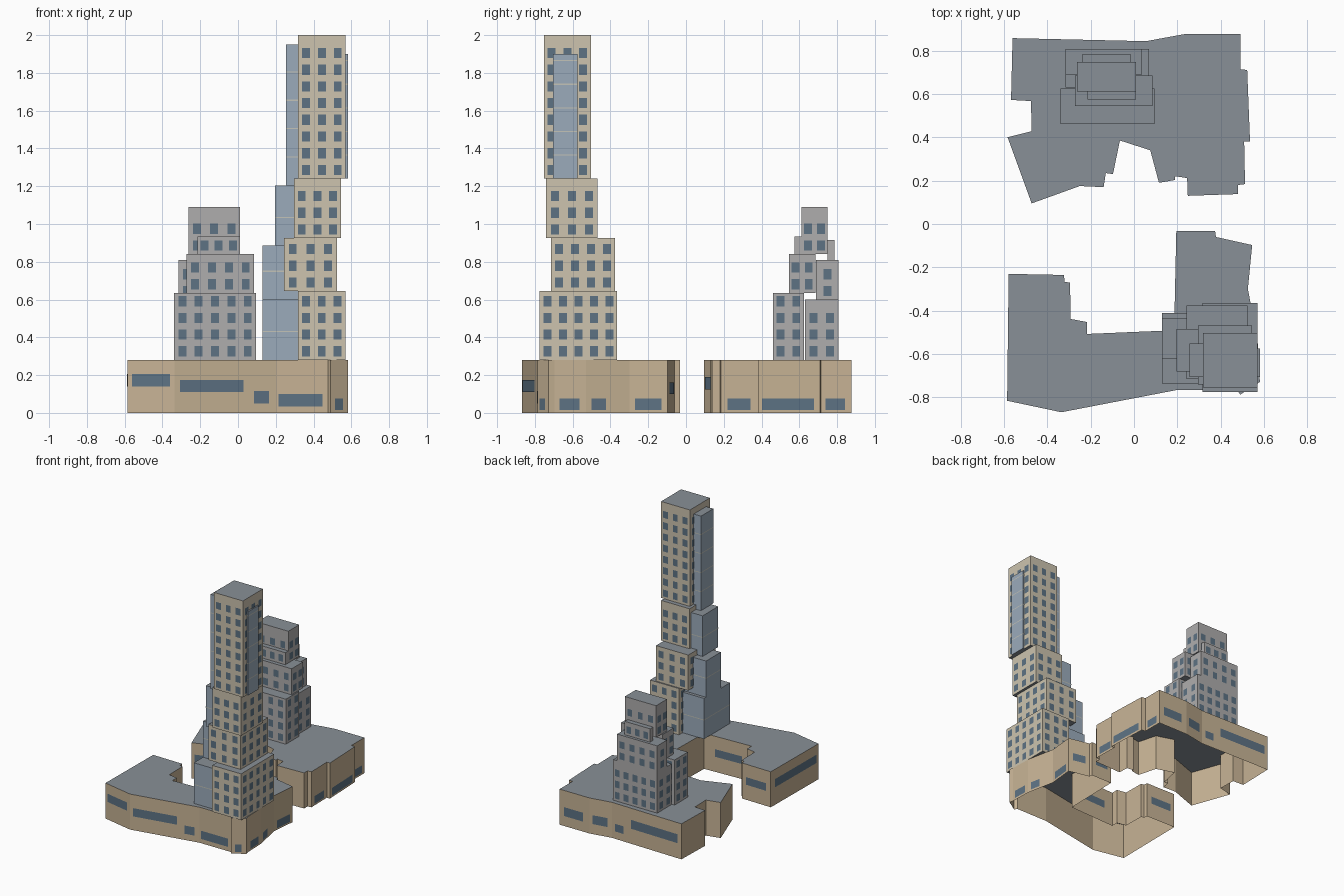
import bpy, bmesh
from mathutils import Vector


def mat(name, r, g, b):
    m = bpy.data.materials.new(name)
    m.diffuse_color = (r, g, b, 1)
    return m


BEIGE = mat("beige_wall", .61, .55, .43)
TAN = mat("tan_wall", .57, .45, .30)
GREY = mat("grey_wall", .43, .42, .42)
GLASS = mat("glass", .33, .41, .50)
PANE = mat("window_pane", .11, .17, .23)
ROOF = mat("roof", .25, .28, .31)
BAND = mat("glass_band", .55, .55, .48)


def finish(name, bm, mats):
    me = bpy.data.meshes.new(name)
    bm.to_mesh(me)
    bm.free()
    for m in mats:
        me.materials.append(m)
    ob = bpy.data.objects.new(name, me)
    bpy.context.collection.objects.link(ob)
    return ob


def prism(bm, pts, z0, z1, bottom):
    """Walls and roof over a clockwise footprint."""
    lo = [bm.verts.new((x, y, z0)) for x, y in pts]
    hi = [bm.verts.new((x, y, z1)) for x, y in pts]
    n = len(pts)
    for i in range(n):
        j = (i + 1) % n
        bm.faces.new((lo[j], lo[i], hi[i], hi[j]))
    bm.faces.new(hi[::-1]).material_index = 1
    if bottom:
        bm.faces.new(lo).material_index = 1


def pane(bm, a, b, t0, t1, z0, z1, index=2, off=.003):
    """Flat panel on the wall a->b, pushed slightly outwards."""
    a, b = Vector(a), Vector(b)
    d = b - a
    o = Vector((-d.y, d.x)).normalized() * off
    p, q = a + d * t0 + o, a + d * t1 + o
    vs = [bm.verts.new((v.x, v.y, z)) for v, z in ((q, z0), (p, z0), (p, z1), (q, z1))]
    bm.faces.new(vs).material_index = index


def corners(x0, x1, y0, y1):
    return [(x0, y1), (x1, y1), (x1, y0), (x0, y0)]


def tower_block(name, wall, x0, x1, y0, y1, z0, z1, rows):
    bm = bmesh.new()
    pts = corners(x0, x1, y0, y1)
    prism(bm, pts, z0, z1, True)
    for i in range(4):
        a, b = Vector(pts[i]), Vector(pts[(i + 1) % 4])
        w = (b - a).length
        cols = round(w / .085)
        for c in range(cols):
            t, h = (c + .5) / cols, .021 / w
            for r in range(rows):
                z = z0 + .046 + r * .0885
                pane(bm, a, b, t - h, t + h, z - .027, z + .027)
    finish(name, bm, (wall, ROOF, PANE))


def glass_block(name, x0, x1, y0, y1, z0, z1, step=.15):
    bm = bmesh.new()
    pts = corners(x0, x1, y0, y1)
    prism(bm, pts, z0, z1, True)
    z = z0 + step
    while z < z1 - .03:
        for i in range(4):
            pane(bm, pts[i], pts[(i + 1) % 4], 0, 1, z - .003, z + .003, 2, .001)
        z += step
    finish(name, bm, (GLASS, ROOF, BAND))


def podium(name, pts, windows):
    bm = bmesh.new()
    prism(bm, pts, 0, .28, False)
    for i, t0, t1, z0, z1 in windows:
        pane(bm, pts[i], pts[(i + 1) % len(pts)], t0, t1, z0, z1)
    finish(name, bm, (TAN, ROOF, PANE))


# Rear podium
podium("rear_podium", [
    (-.56, .857), (.055, .843), (.23, .875), (.49, .875), (.49, .714), (.522, .71),
    (.535, .38), (.508, .38), (.512, .184), (.48, .18), (.48, .138), (.248, .13),
    (.245, .212), (.19, .22), (.19, .203), (.115, .19), (.075, .34), (-.065, .385),
    (-.097, .23), (-.13, .235), (-.14, .17), (-.25, .175), (-.472, .095),
    (-.583, .4), (-.472, .428), (-.475, .567), (-.567, .572)],
    [(0, .05, .72, .12, .19), (0, .83, .95, .06, .12), (1, .2, .85, .08, .15),
     (2, .2, .85, .08, .15), (3, .2, .84, .015, .075), (5, .1, .93, .015, .075),
     (7, .2, .82, .015, .075), (21, .1, .9, .125, .19)])

# Front podium
podium("front_podium", [
    (-.578, -.23), (-.323, -.235), (-.32, -.267), (-.295, -.27), (-.292, -.438),
    (-.217, -.452), (-.217, -.507), (.185, -.49), (.195, -.033), (.374, -.033),
    (.378, -.06), (.545, -.097), (.525, -.3), (.57, -.53), (.575, -.695),
    (.582, -.727), (.49, -.787), (.476, -.765), (.2, -.765), (-.335, -.868),
    (-.585, -.815)],
    [(0, .15, .85, .12, .18), (6, .2, .77, .12, .18), (8, .2, .8, .1, .16),
     (10, .2, .8, .1, .16), (11, .16, .85, .015, .075), (12, .54, .87, .015, .075),
     (13, .2, .85, .015, .075), (15, .3, .75, .015, .075), (17, .1, .95, .035, .1),
     (18, .07, .215, .05, .115), (18, .32, .95, .11, .175), (19, .1, .9, .14, .205),
     (20, .05, .92, .14, .205)])

# Tall beige tower: x0, x1, y0, y1, z0, z1, window rows
for i, b in enumerate([
        (.317, .57, -.775, -.365, .28, .645, 4),
        (.243, .524, -.715, -.375, .645, .925, 3),
        (.296, .545, -.74, -.468, .925, 1.24, 3),
        (.318, .57, -.753, -.503, 1.24, 2.0, 8)]):
    tower_block(f"tall_tower_block_{i + 1}", BEIGE, *b)

# Stepped glass wing beside the tall tower
for i, b in enumerate([
        (.13, .33, -.735, -.41, .28, .6),
        (.13, .33, -.62, -.435, .6, .885),
        (.195, .33, -.68, -.485, .885, 1.205),
        (.255, .34, -.705, -.55, 1.205, 1.95)]):
    glass_block(f"glass_wing_{i + 1}", *b)
glass_block("glass_side_bay", .5, .582, -.705, -.575, 1.24, 1.9, .125)

# Stepped grey tower
for i, b in enumerate([
        (-.338, .095, .46, .625, .28, .635, 4),
        (-.315, .07, .63, .808, .28, .6, 3),
        (-.273, .086, .545, .685, .635, .84, 2),
        (-.315, .035, .688, .808, .6, .81, 2),
        (-.263, .01, .612, .748, .84, 1.09, 2),
        (-.215, .01, .575, .612, .84, .935, 1),
        (-.237, -.015, .748, .785, .81, .915, 1)]):
    tower_block(f"grey_tower_block_{i + 1}", GREY, *b)
